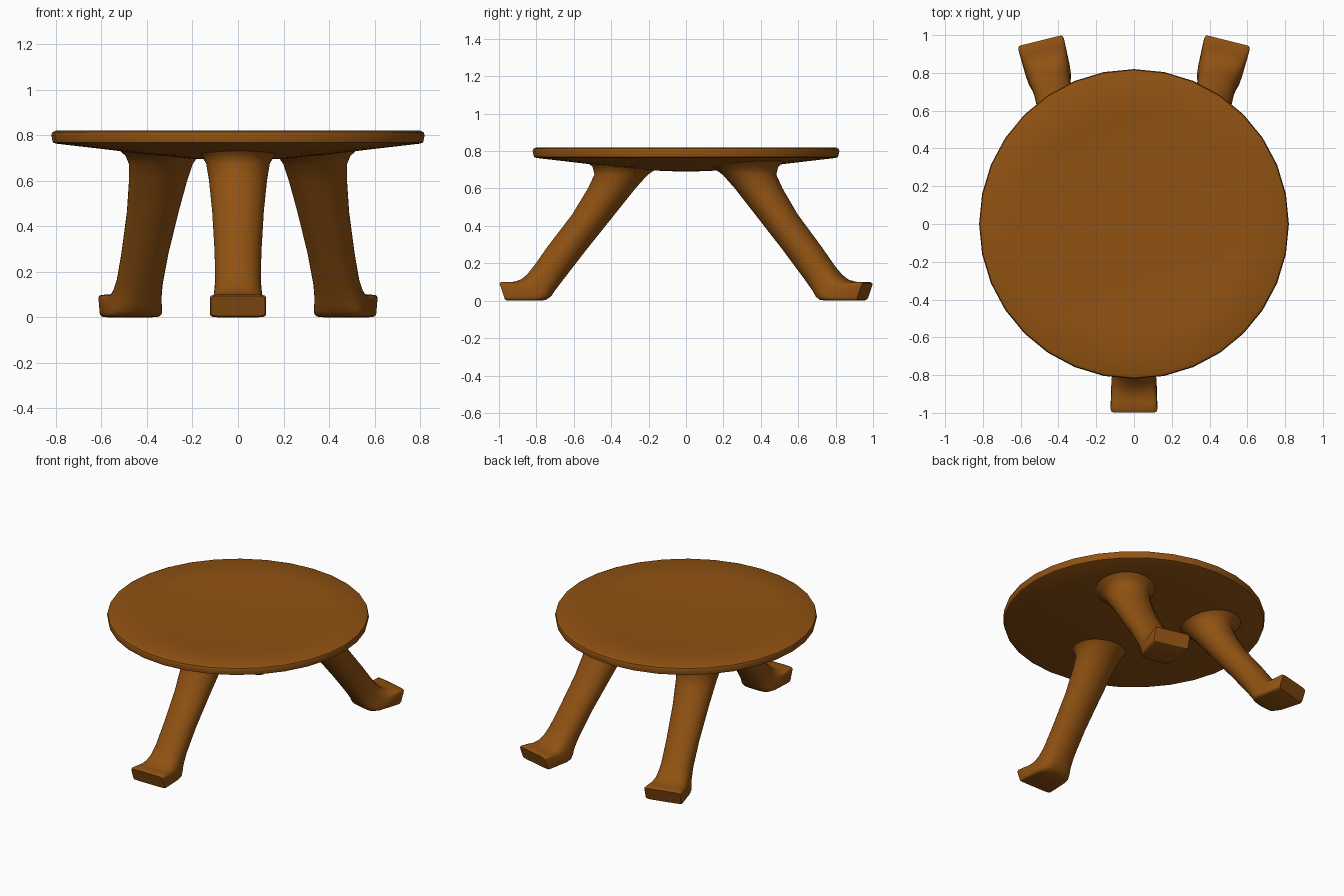
import bpy, bmesh, math
from mathutils import Vector

if "Cube" in bpy.data.objects:
    bpy.data.objects.remove(bpy.data.objects["Cube"])

wood = bpy.data.materials.new("brown wood")
wood.diffuse_color = (0.28, 0.084, 0.006, 1)
wood.use_nodes = True
wood.node_tree.nodes["Principled BSDF"].inputs["Base Color"].default_value = wood.diffuse_color


def make_object(name, rings):
    """Skin a list of equal rings of points and cap both ends."""
    bm = bmesh.new()
    loops = [[bm.verts.new(p) for p in ring] for ring in rings]
    n = len(loops[0])
    for a, b in zip(loops, loops[1:]):
        for i in range(n):
            j = (i + 1) % n
            bm.faces.new((a[i], a[j], b[j], b[i]))
    bm.faces.new(loops[0])
    bm.faces.new(loops[-1])
    bmesh.ops.recalc_face_normals(bm, faces=bm.faces[:])
    me = bpy.data.meshes.new(name)
    bm.to_mesh(me)
    bm.free()
    me.materials.append(wood)
    ob = bpy.data.objects.new(name, me)
    bpy.context.collection.objects.link(ob)
    bpy.ops.object.select_all(action='DESELECT')
    ob.select_set(True)
    bpy.context.view_layer.objects.active = ob
    bpy.ops.object.shade_smooth_by_angle(angle=math.radians(40))
    return ob


# Seat: lathed disc, slightly dished on top, bowl-shaped underneath
seat_profile = [(0.02, 0.69), (0.2, 0.697), (0.4, 0.716), (0.6, 0.74), (0.8, 0.763),
                (0.813, 0.768), (0.82, 0.80), (0.815, 0.813), (0.8, 0.82),
                (0.6, 0.81), (0.35, 0.8), (0.02, 0.796)]
SIDES = 32
make_object("seat", [[(r * math.cos(2 * math.pi * i / SIDES),
                       r * math.sin(2 * math.pi * i / SIDES), z) for i in range(SIDES)]
                     for r, z in seat_profile])

# Leg sections: inner (distance, z), outer (distance, z), half width, squareness
leg_sections = [
    (0.12, 0.725, 0.55, 0.76, 0.20, 2),
    (0.165, 0.70, 0.50, 0.715, 0.158, 2),
    (0.205, 0.672, 0.49, 0.675, 0.14, 2),
    (0.27, 0.60, 0.525, 0.60, 0.128, 2),
    (0.37, 0.475, 0.61, 0.46, 0.114, 2),
    (0.53, 0.275, 0.74, 0.29, 0.103, 2),
    (0.65, 0.12, 0.81, 0.19, 0.101, 2.2),
    (0.70, 0.055, 0.85, 0.14, 0.106, 2.6),
    (0.722, 0.022, 0.88, 0.115, 0.112, 3.2),
    (0.75, 0.003, 0.915, 0.102, 0.117, 4.5),
    (0.80, 0.0, 0.945, 0.1, 0.12, 7),
    (0.955, 0.0, 0.988, 0.1, 0.124, 9),
    (0.968, 0.006, 0.998, 0.094, 0.119, 9),
]


def power(v, n):
    return math.copysign(abs(v) ** (2 / n), v)


def leg(name, origin, angle):
    out = Vector((math.cos(angle), math.sin(angle), 0))
    side = Vector((-out.y, out.x, 0))
    rings = []
    for d0, z0, d1, z1, hw, n in leg_sections:
        ring = []
        for i in range(32):
            t = 2 * math.pi * (i + 0.5) / 32
            u = power(math.cos(t), n)
            s = hw * power(math.sin(t), n)
            d = (d0 + d1) / 2 + u * (d1 - d0) / 2
            z = (z0 + z1) / 2 + u * (z1 - z0) / 2
            ring.append(Vector(origin) + out * d + side * s + Vector((0, 0, z)))
        rings.append(ring)
    make_object(name, rings)


# Three splayed legs with flared square feet
leg("front_leg", (0, 0, 0), math.radians(-90))
leg("back_right_leg", (0.255, 0.003, 0), math.radians(76))
leg("back_left_leg", (-0.255, 0.003, 0), math.radians(104))
